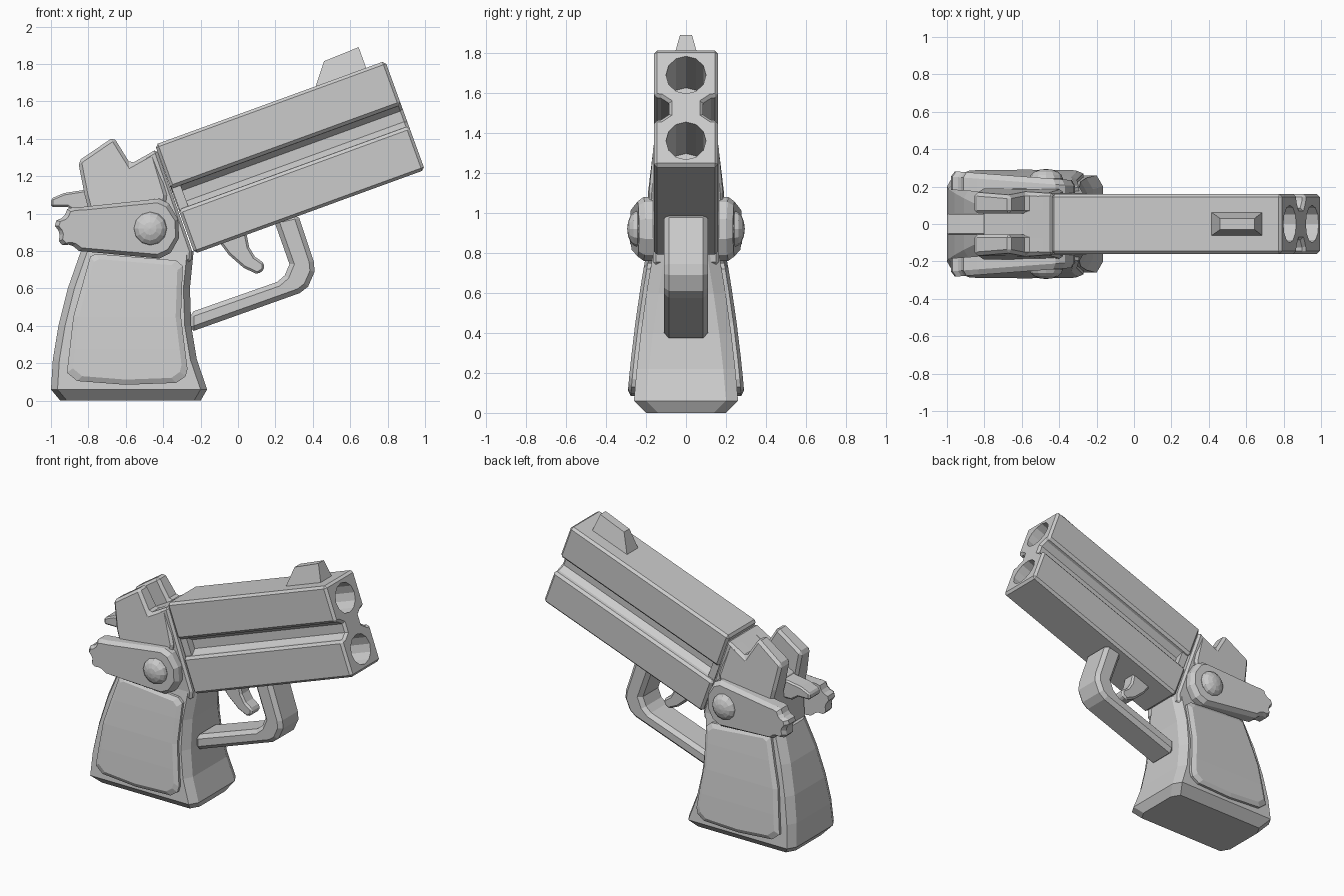
import bpy, bmesh
from math import radians, sin, cos, pi
from mathutils import Matrix, Vector

if "Cube" in bpy.data.objects:
    bpy.data.objects.remove(bpy.data.objects["Cube"])

TILT = Matrix.Translation((0.893, 0, 1.525)) @ Matrix.Rotation(radians(-20), 4, 'Y')


def add_object(name, bm, bevel=0, mirror=False, angle=35):
    bmesh.ops.recalc_face_normals(bm, faces=bm.faces)
    me = bpy.data.meshes.new(name)
    bm.to_mesh(me)
    bm.free()
    ob = bpy.data.objects.new(name, me)
    bpy.context.collection.objects.link(ob)
    if bevel:
        m = ob.modifiers.new("chamfer", 'BEVEL')
        m.width, m.segments = bevel, 1
        m.limit_method, m.angle_limit = 'ANGLE', radians(angle)
    if mirror:
        ob.modifiers.new("mirror", 'MIRROR').use_axis = (False, True, False)
    return ob


def loft(rings):
    """Skin a list of equal-length point rings and cap both ends."""
    bm = bmesh.new()
    vs = [[bm.verts.new(p) for p in r] for r in rings]
    n = len(vs[0])
    for a, b in zip(vs, vs[1:]):
        for i in range(n):
            bm.faces.new((a[i], a[(i + 1) % n], b[(i + 1) % n], b[i]))
    bm.faces.new(vs[0])
    bm.faces.new(vs[-1])
    return bm


def prism(pts, y0, y1):
    """Extrude a side profile (x, z) across y."""
    return loft([[(x, y, z) for x, z in pts] for y in (y0, y1)])


def grip_width(z):
    return 0.265 - 0.07 * z - 0.07 * z * z


# Double barrel block: grooved section, then two bores cut from the muzzle
half = [(0.16, -0.31), (0.16, -0.062), (0.125, -0.058), (0.085, -0.03),
        (0.085, 0.03), (0.125, 0.058), (0.16, 0.062), (0.16, 0.31)]
section = half + [(-y, t) for y, t in reversed(half)]
barrel = add_object("barrel_block", loft([[(s, y, t) for y, t in section] for s in (-1.31, 0)]),
                    0.016, angle=60)
bm = bmesh.new()
for t in (-0.175, 0.175):
    bmesh.ops.create_cone(bm, cap_ends=True, segments=12, radius1=0.1, radius2=0.1, depth=1.0,
                          matrix=Matrix.Translation((0.04, 0, t)) @ Matrix.Rotation(pi / 2, 4, 'Y'))
cutter = add_object("bore_cutter", bm)
cutter.hide_render = True
cutter.matrix_world = barrel.matrix_world = TILT
cut = barrel.modifiers.new("bores", 'BOOLEAN')
cut.operation, cut.solver, cut.object = 'DIFFERENCE', 'EXACT', cutter
bpy.context.view_layer.objects.active = barrel
for m in list(barrel.modifiers):
    bpy.ops.object.modifier_apply(modifier=m.name)
bpy.data.objects.remove(cutter)

# Groove stop at the rear of the barrels
stop = bmesh.new()
bmesh.ops.create_cube(stop, size=1, matrix=Matrix.Translation((-1.28, 0, 0))
                      @ Matrix.Diagonal((0.05, 0.27, 0.16, 1)))
add_object("groove_stop", stop).matrix_world = TILT

# Front sight: tapered block
add_object("front_sight", loft([
    [(0.41, -0.065, 1.665), (0.69, -0.065, 1.765), (0.69, 0.065, 1.765), (0.41, 0.065, 1.665)],
    [(0.46, -0.03, 1.815), (0.645, -0.03, 1.89), (0.645, 0.03, 1.89), (0.46, 0.03, 1.815)]]))

# Receiver behind the barrels
add_object("receiver", prism([(-0.82, 0.76), (-0.80, 1.05), (-0.81, 1.13), (-0.575, 1.262),
                              (-0.435, 1.345), (-0.245, 0.80), (-0.25, 0.74)], -0.165, 0.165), 0.015)

# Rear sight ears, one each side of the hammer slot
ears = prism([(-0.78, 0.95), (-0.82, 1.1), (-0.855, 1.28), (-0.665, 1.41),
              (-0.575, 1.265), (-0.45, 1.335), (-0.38, 1.1), (-0.4, 0.95)], 0.055, 0.19)
for v in ears.verts:
    if v.co.y > 0.1:
        v.co.y -= max(0, v.co.z - 1.1) * 0.12
add_object("rear_sight_ears", ears, 0.018, True)

# Hammer spur
add_object("hammer", prism([(-1.0, 1.08), (-0.93, 1.11), (-0.80, 1.13), (-0.72, 1.17), (-0.70, 1.0),
                            (-0.86, 1.0), (-0.91, 1.035), (-1.0, 1.035)], -0.06, 0.06), 0.01)

# Grip body: chamfered rings (height, back x, front x, half width)
rows = [(0.0, -0.95, -0.20, 0.2), (0.06, -1.0, -0.165, None), (0.22, -0.99, -0.22, None),
        (0.4, -0.96, -0.25, None), (0.6, -0.91, -0.257, None), (0.8, -0.84, -0.237, None)]
rings = []
for z, b, f, w in rows:
    w = w or grip_width(z)
    c, d = 0.035, 0.06
    rings.append([(b, w - d, z), (b + c, w, z), (f - c, w, z), (f, w - d, z),
                  (f, d - w, z), (f - c, -w, z), (b + c, -w, z), (b, d - w, z)])
add_object("grip", loft(rings))

# Raised grip panels following the taper of the grip
panel = [(-0.79, 0.77), (-0.76, 0.785), (-0.33, 0.75), (-0.295, 0.72), (-0.305, 0.45), (-0.27, 0.17),
         (-0.28, 0.13), (-0.33, 0.095), (-0.6, 0.085), (-0.86, 0.105), (-0.915, 0.15), (-0.88, 0.45)]
mid = Vector((-0.59, 0.43))
inner = [mid + Vector(((x - mid.x) * 0.9, (z - mid.y) * 0.92)) for x, z in panel]
bm = loft([[(x, y, z) for x, z in p] for p, y in
           ((panel, -0.03), (panel, 0.018), (inner, 0.034))])
for h in (0.28, 0.45, 0.62):
    bmesh.ops.bisect_plane(bm, geom=bm.verts[:] + bm.edges[:] + bm.faces[:],
                           plane_co=(0, 0, h), plane_no=(0, 0, 1))
for v in bm.verts:
    v.co.y += grip_width(v.co.z)
add_object("grip_panels", bm, 0, True)

# Side levers with a serrated thumb end, splayed outward to the rear
lever = [(-0.85, 0.80), (-0.42, 0.76), (-0.36, 0.79), (-0.315, 0.87), (-0.32, 0.97),
         (-0.37, 1.055), (-0.42, 1.08), (-0.84, 1.035)]
for i in range(12):
    a = radians(100 + i * 14.5)
    r = 0.115 if (i // 2) % 2 == 0 else 0.095
    lever.append((-0.865 + r * cos(a), 0.92 + r * sin(a)))
face = [(-0.62 + (x + 0.62) * 0.94, 0.92 + (z - 0.92) * 0.86) for x, z in lever]
bm = loft([[(x, y, z) for x, z in p] for p, y in ((lever, 0.145), (lever, 0.215), (face, 0.245))])
for v in bm.verts:
    v.co.y += (-0.47 - v.co.x) * 0.075
add_object("side_levers", bm, 0, True)

# Domed pivot pins
bm = bmesh.new()
bmesh.ops.create_uvsphere(bm, u_segments=12, v_segments=8, radius=0.09,
                          matrix=Matrix.Translation((-0.47, 0.242, 0.92))
                          @ Matrix.Diagonal((1, 0.58, 1, 1)) @ Matrix.Rotation(pi / 2, 4, 'X'))
add_object("pivot_pins", bm, 0, True)

# Trigger guard
add_object("trigger_guard", prism([(-0.26, 0.365), (0.33, 0.575), (0.375, 0.61), (0.41, 0.69), (0.405, 0.745),
                                   (0.32, 1.0), (0.19, 0.97), (0.275, 0.73), (0.25, 0.67), (0.21, 0.635),
                                   (-0.26, 0.47)], -0.11, 0.11), 0.025, angle=60)

# Trigger
add_object("trigger", prism([(-0.14, 0.9), (0.04, 0.92), (0.06, 0.82), (0.09, 0.77), (0.14, 0.735),
                             (0.14, 0.70), (0.105, 0.675), (0.03, 0.71), (-0.05, 0.78)], -0.05, 0.05), 0.012)
